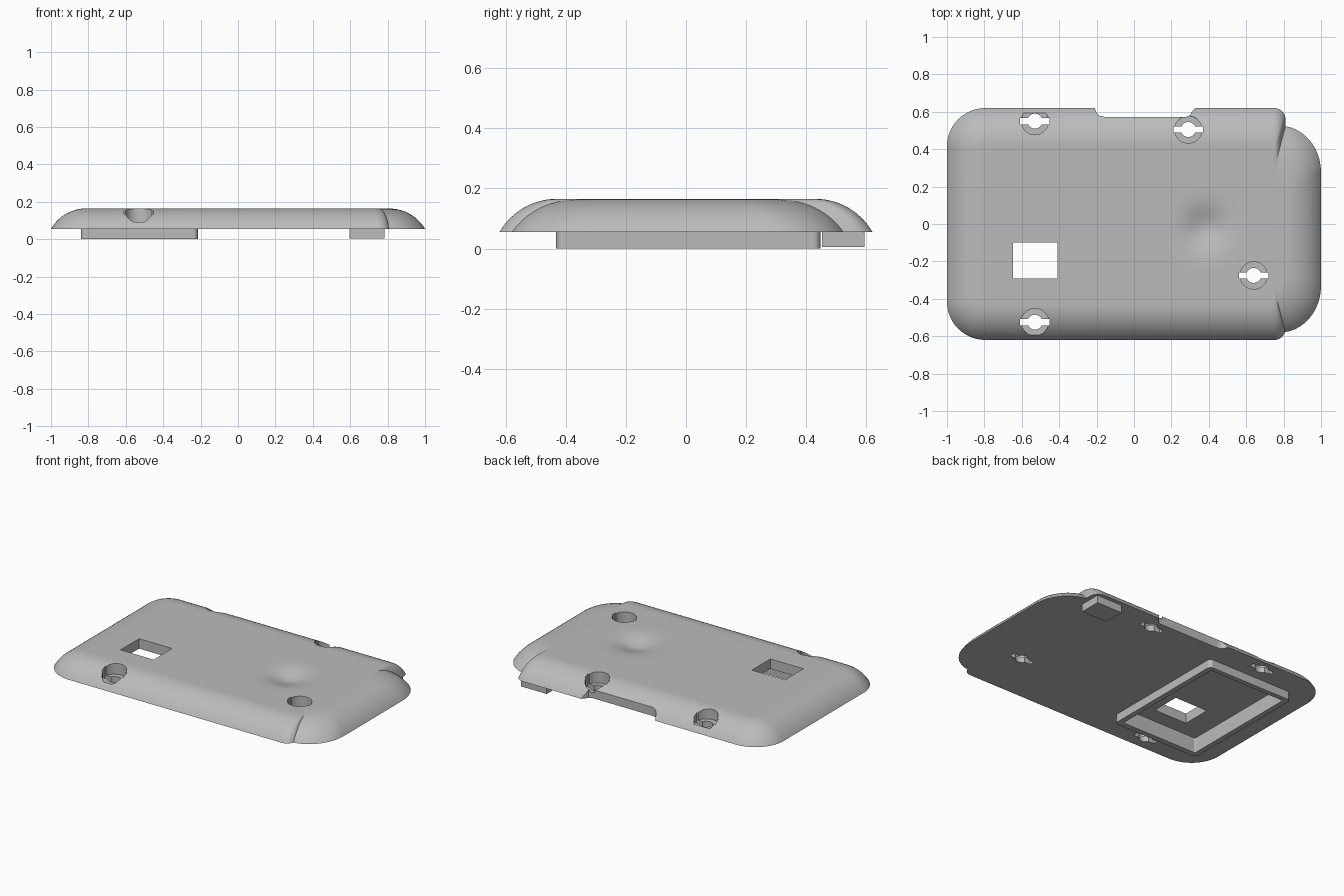
import bpy, bmesh, math

cube = bpy.data.objects.get("Cube")
if cube:
    bpy.data.objects.remove(cube)

BASE, TOP = 0.055, 0.165

grey = bpy.data.materials.new("plain_grey")
grey.use_nodes = True
grey.diffuse_color = (0.5, 0.5, 0.5, 1)
grey.node_tree.nodes["Principled BSDF"].inputs["Base Color"].default_value = (0.5, 0.5, 0.5, 1)


def outline(x0, x1, y0, y1, left, right, steps=12):
    """Rounded rectangle; left and right are (rx, ry) corner radii."""
    pts = []
    for cx, cy, (rx, ry), start in ((x1, y1, right, 0), (x0, y1, left, 90),
                                    (x0, y0, left, 180), (x1, y0, right, 270)):
        sx = 1 if cx == x1 else -1
        sy = 1 if cy == y1 else -1
        for i in range(steps + 1):
            a = math.radians(start + 90 * i / steps)
            pts.append((cx - sx * rx + rx * math.cos(a), cy - sy * ry + ry * math.sin(a)))
    return pts


def loft(name, layers):
    """Solid skinned through (outline, z) layers."""
    bm = bmesh.new()
    rings = [[bm.verts.new((x, y, z)) for x, y in pts] for pts, z in layers]
    for a, b in zip(rings, rings[1:]):
        for i in range(len(a)):
            j = (i + 1) % len(a)
            bm.faces.new((a[i], a[j], b[j], b[i]))
    bm.faces.new(rings[0][::-1])
    bm.faces.new(rings[-1])
    bmesh.ops.recalc_face_normals(bm, faces=bm.faces)
    mesh = bpy.data.meshes.new(name)
    bm.to_mesh(mesh)
    bm.free()
    ob = bpy.data.objects.new(name, mesh)
    bpy.context.collection.objects.link(ob)
    mesh.materials.append(grey)
    return ob


def prism(name, pts, z0, z1):
    return loft(name, [(pts, z0), (pts, z1)])


def box(name, x0, x1, y0, y1, z0, z1):
    return prism(name, [(x0, y0), (x1, y0), (x1, y1), (x0, y1)], z0, z1)


def circle(cx, cy, r, n=40):
    return [(cx + r * math.cos(math.tau * i / n), cy + r * math.sin(math.tau * i / n))
            for i in range(n)]


def activate(ob):
    bpy.ops.object.select_all(action='DESELECT')
    ob.select_set(True)
    bpy.context.view_layer.objects.active = ob


def boolean(ob, other, operation='DIFFERENCE'):
    activate(ob)
    mod = ob.modifiers.new("cut", 'BOOLEAN')
    mod.operation, mod.object, mod.solver = operation, other, 'EXACT'
    bpy.ops.object.modifier_apply(modifier=mod.name)
    bpy.data.objects.remove(other)


def finish(ob, angle=32):
    activate(ob)
    bpy.ops.object.shade_smooth_by_angle(angle=math.radians(angle))
    mod = ob.modifiers.new("normals", 'WEIGHTED_NORMAL')
    mod.keep_sharp = True


def arc_steps(n=14, sweep=60):
    """Inset and height fractions of the curved edge, base to top."""
    full = math.radians(sweep)
    for i in range(n + 1):
        a = full * (1 - i / n)
        yield 1 - math.sin(a) / math.sin(full), 1 - (1 - math.cos(a)) / (1 - math.cos(full))


# Main shell with curved rim, and the narrower end that merges into it
body_layers, end_layers = [], []
for f, h in arc_steps():
    d = 0.19 * f
    z = BASE + (TOP - BASE) * h
    r = 0.205 - d
    s = 0.06 - 0.03 * f
    body_layers.append((outline(-1 + d, 0.81 - 0.06 * f, -0.62 + d, 0.62 - d, (r, r), (s, s)), z))
    k = 0.22 - 0.1 * f
    end_layers.append((outline(0.62, 1 - d, -0.58 + 0.21 * f, 0.525 - 0.21 * f,
                               (0.01, 0.01), (k, k + 0.03)), z - 0.001 * h))
shell = loft("shell", body_layers)
boolean(shell, loft("end_cap", end_layers), 'UNION')

# Shallow round dimple in the top
dimple = []
for i in range(15):
    rad = 0.008 + 0.25 * i / 14
    dimple.append((circle(0.38, -0.02, rad, 48), TOP + 0.0004 - 0.04 * math.exp(-(rad / 0.105) ** 2)))
dimple.append((circle(0.38, -0.02, 0.258, 48), TOP + 0.1))
boolean(shell, loft("dimple_cutter", dimple))

# Notch in the back edge
notch = [(-0.23, 0.7), (-0.21, 0.62), (-0.2, 0.595), (-0.185, 0.58), (-0.16, 0.573),
         (0.28, 0.573), (0.3, 0.582), (0.31, 0.6), (0.33, 0.625), (0.35, 0.7)]
boolean(shell, prism("notch_cutter", notch, 0, 0.3))

# Counterbored keyhole openings with cross slots
for x, y in ((-0.53, 0.55), (0.29, 0.505), (0.64, -0.275), (-0.53, -0.525)):
    boolean(shell, prism("bore_cutter", circle(x, y, 0.073), 0.092, 0.3))
    boolean(shell, prism("hole_cutter", circle(x, y, 0.04), 0, 0.3))
    boolean(shell, box("slot_cutter", x - 0.079, x + 0.079, y - 0.017, y + 0.017, 0, 0.3))

# Recess under the shell and the window through it
inner = outline(-0.805, -0.25, -0.395, 0.415, (0.008, 0.008), (0.008, 0.008), 4)
boolean(shell, prism("recess_cutter", inner, 0, 0.1))
boolean(shell, box("window_cutter", -0.648, -0.408, -0.292, -0.1, 0, 0.3))
finish(shell)

# Raised frame around the recess
frame = prism("frame", outline(-0.84, -0.215, -0.432, 0.447, (0.025, 0.025), (0.025, 0.025), 6), 0, BASE)
boolean(frame, prism("frame_cutter", inner, -0.1, 0.3))
finish(frame)

# Small block under the back corner
box("block", 0.595, 0.782, 0.453, 0.594, 0.005, BASE)
